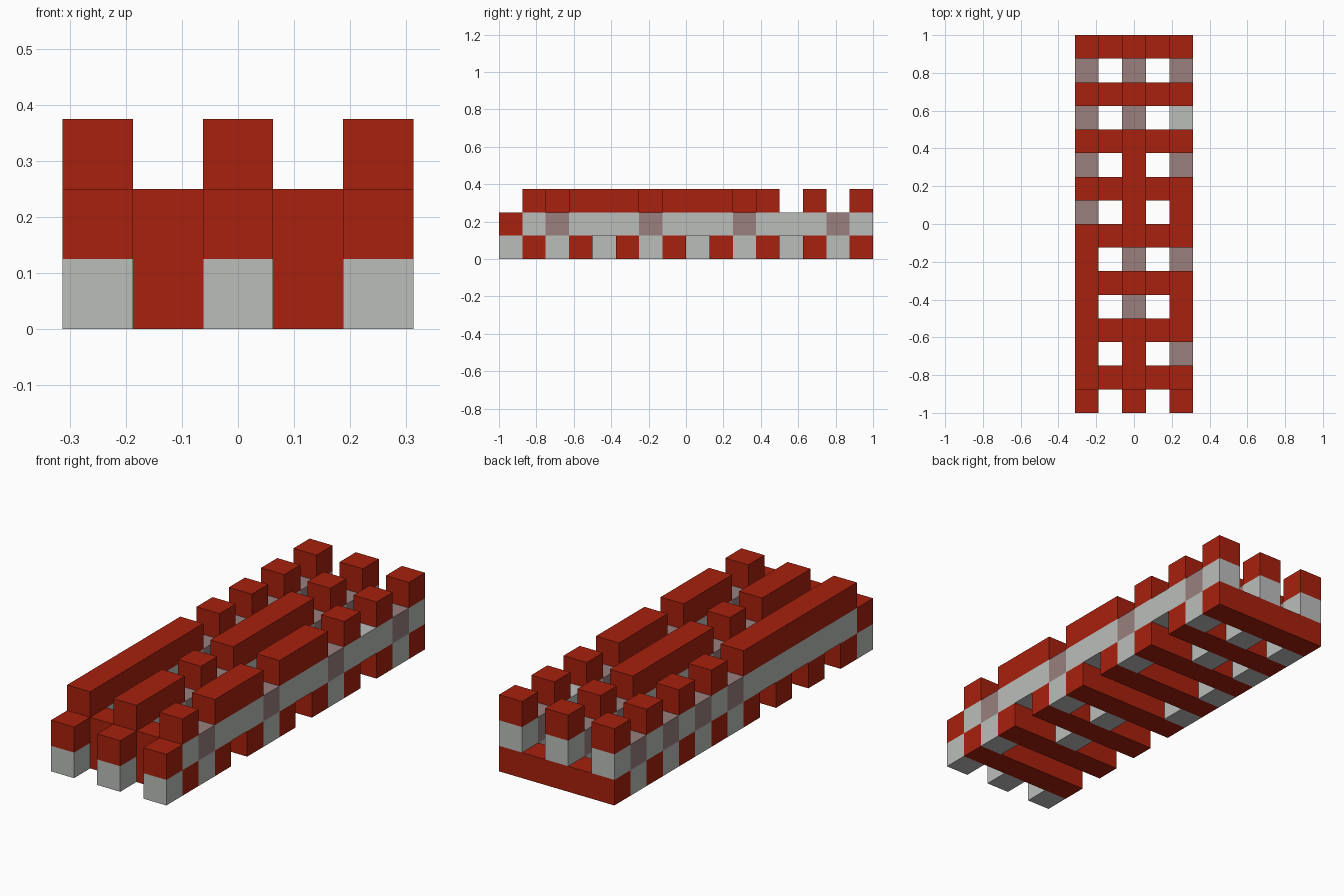
import bpy
import bmesh
from mathutils import Matrix, Vector

if "Cube" in bpy.data.objects:
    bpy.data.objects.remove(bpy.data.objects["Cube"], do_unlink=True)

CELL = 0.125
ROWS = 16


def make_material(name, color):
    mat = bpy.data.materials.new(name)
    mat.use_nodes = True
    mat.diffuse_color = (*color, 1)
    mat.node_tree.nodes["Principled BSDF"].inputs["Base Color"].default_value = (*color, 1)
    return mat


red = make_material("brick red", (0.386, 0.015, 0.004))
gray = make_material("light gray", (0.50, 0.515, 0.50))
mauve = make_material("dusty mauve", (0.319, 0.216, 0.209))


def block(name, mat, col, row, layer, width=1, length=1):
    """Box measured in grid cells, from its low corner."""
    size = Vector((width, length, 1)) * CELL
    low = Vector((col - 2.5, row - ROWS / 2, layer)) * CELL
    bm = bmesh.new()
    bmesh.ops.create_cube(bm, size=1, matrix=Matrix.Translation(low + size / 2) @ Matrix.Diagonal((*size, 1)))
    mesh = bpy.data.meshes.new(name)
    bm.to_mesh(mesh)
    bm.free()
    mesh.materials.append(mat)
    bpy.context.collection.objects.link(bpy.data.objects.new(name, mesh))


def strips(name, col, layer, picks):
    """Join neighbouring rows of one material into long blocks."""
    row = 0
    while row < ROWS:
        mat, start = picks(row), row
        while row < ROWS and picks(row) == mat:
            row += 1
        if mat:
            block(name, mat, col, start, layer, length=row - start)


# Crossbars along the base
for row in range(1, ROWS, 2):
    block("base_crossbar", red, 0, row, 0, width=5)

# Three rails: feet where the rail is pinned, gaps in the top strip above them
rails = {
    "right": (0, {8, 10, 12, 14}, set()),
    "middle": (2, {4, 6, 12, 14}, set()),
    "left": (4, {2, 6, 10, 14}, {12}),
}
for side, (col, pinned, open_rows) in rails.items():
    for row in {0} | pinned:
        block(side + "_foot", gray, col, row, 0)
    strips(side + "_rail", col, 1, lambda r: red if r == 0 else mauve if r in pinned else gray)
    strips(side + "_top_strip", col, 2, lambda r: None if r in {0} | pinned | open_rows else red)

# Spacers between the rails at the front
for col in (1, 3):
    block("front_spacer", red, col, 1, 1)
